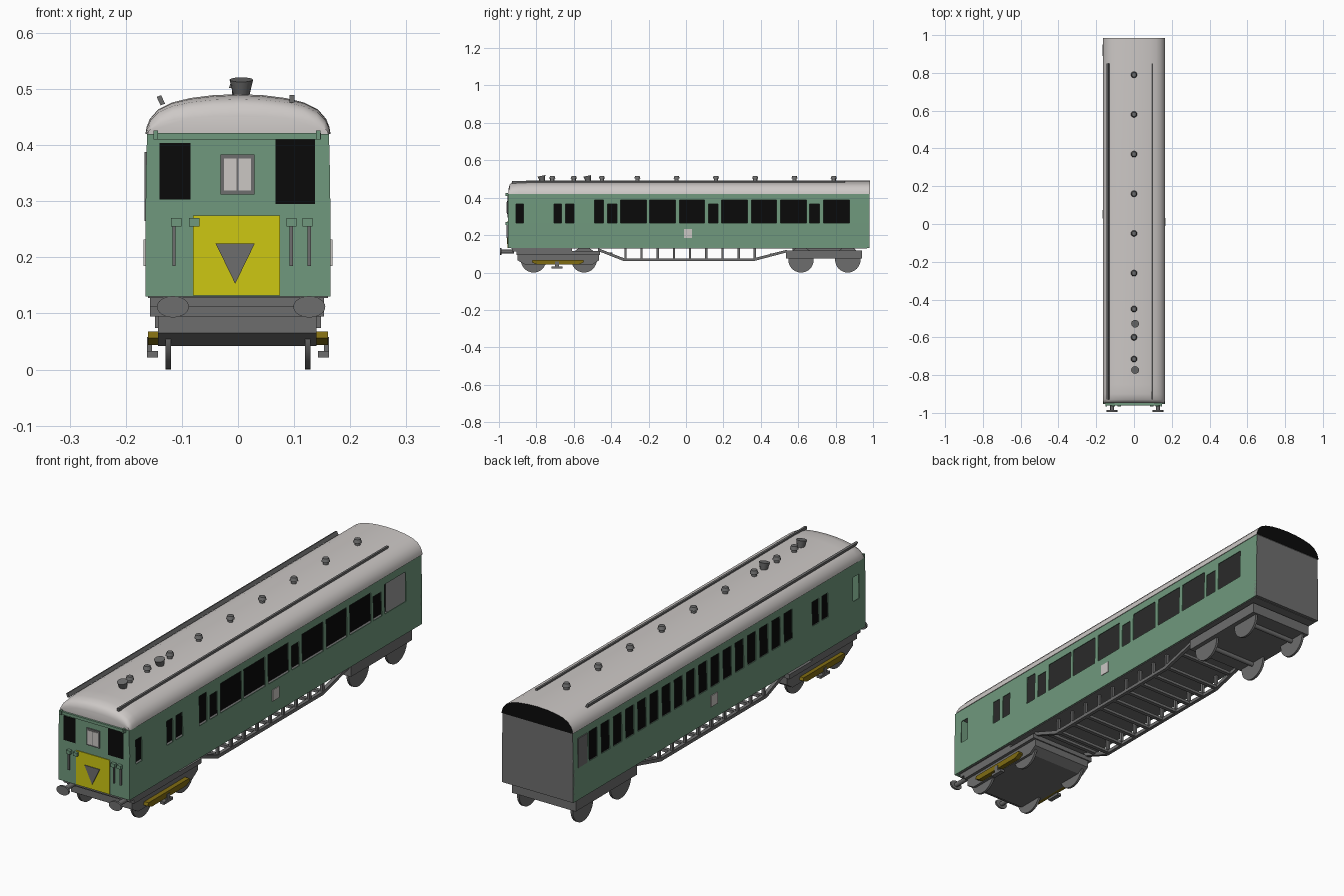
import bpy, bmesh, math
from mathutils import Matrix, Vector

if "Cube" in bpy.data.objects:
    bpy.data.objects.remove(bpy.data.objects["Cube"])


def material(name, r, g, b):
    m = bpy.data.materials.new(name)
    m.diffuse_color = (r, g, b, 1)
    m.use_nodes = True
    m.node_tree.nodes["Principled BSDF"].inputs["Base Color"].default_value = m.diffuse_color
    return m


GREEN = material("body green", 0.16, 0.315, 0.205)
ROOF = material("roof pale grey", 0.61, 0.58, 0.565)
GREY = material("frame grey", 0.155, 0.155, 0.155)
BLACK = material("dark interior", 0.003, 0.003, 0.003)
YELLOW = material("warning yellow", 0.61, 0.57, 0.006)
OLIVE = material("beam ochre", 0.216, 0.15, 0.006)
PALE = material("pane pale grey", 0.60, 0.57, 0.55)


def finish(name, bm, *mats):
    me = bpy.data.meshes.new(name)
    bm.to_mesh(me)
    bm.free()
    for m in mats:
        me.materials.append(m)
    ob = bpy.data.objects.new(name, me)
    bpy.context.collection.objects.link(ob)
    return ob


def smooth(ob):
    bpy.ops.object.select_all(action='DESELECT')
    ob.select_set(True)
    bpy.context.view_layer.objects.active = ob
    bpy.ops.object.shade_smooth_by_angle(angle=math.radians(40))


def rect(a0, a1, z0, z1):
    return [(a0, z0), (a1, z0), (a1, z1), (a0, z1)]


def prisms(name, parts, mat, axis='x'):
    """Outlines (y,z) pushed along x, or (x,z) pushed along y."""
    bm = bmesh.new()
    for outline, d0, d1 in parts:
        ends = []
        for d in (d0, d1):
            ends.append([bm.verts.new((d, a, z) if axis == 'x' else (a, d, z)) for a, z in outline])
        n = len(outline)
        bm.faces.new(ends[0])
        bm.faces.new(ends[1][::-1])
        for i in range(n):
            j = (i + 1) % n
            bm.faces.new((ends[0][i], ends[1][i], ends[1][j], ends[0][j]))
    bmesh.ops.recalc_face_normals(bm, faces=bm.faces)
    return finish(name, bm, mat)


def both(outline, x0, x1):
    return [(outline, x0, x1), (outline, -x1, -x0)]


def discs(name, places, r1, r2, depth, mat, rot=Matrix(), sides=24):
    bm = bmesh.new()
    for p in places:
        bmesh.ops.create_cone(bm, cap_ends=True, segments=sides, radius1=r1, radius2=r2,
                              depth=depth, matrix=Matrix.Translation(p) @ rot)
    ob = finish(name, bm, mat)
    smooth(ob)
    return ob


# Side walls with window openings
LOW, MID, TOP = 0.265, 0.366, 0.388
short = [(-.91, -.87), (-.705, -.665), (-.645, -.6)]
right_short = short + [(-.42, -.37), (.12, .17), (.66, .715)]
right_tall = [(-.49, -.44), (-.35, -.21), (-.195, -.055), (-.035, .1), (.19, .33),
              (.35, .485), (.505, .645), (.735, .875)]
left_tall = [(.82 - i * .0806, .875 - i * .0806) for i in range(17)]


def wall(name, side, shorts, talls):
    bm = bmesh.new()
    ys = sorted({-.95, .98} | {y for w in shorts + talls for y in w})
    zs = [.13, LOW, MID, TOP, .42]
    xs = [.165, .165, .1635, .163, .162]
    grid = [[bm.verts.new((side * x, y, z)) for y in ys] for x, z in zip(xs, zs)]
    for k in range(4):
        for i in range(len(ys) - 1):
            c = (ys[i] + ys[i + 1]) / 2
            hit = lambda ws: any(a < c < b for a, b in ws)
            if (k in (1, 2) and hit(talls)) or (k == 1 and hit(shorts)):
                continue
            f = [grid[k][i], grid[k][i + 1], grid[k + 1][i + 1], grid[k + 1][i]]
            bm.faces.new(f if side > 0 else f[::-1])
    ob = finish(name, bm, GREEN)
    mod = ob.modifiers.new("thickness", 'SOLIDIFY')
    mod.thickness = .004
    mod.offset = -1


wall("right_wall", 1, right_short, right_tall)
wall("left_wall", -1, short, left_tall)

# Ends, floor, ceiling and the dark central partition
end = [(-.165, .13), (.165, .13), (.165, .265), (.162, .42), (-.162, .42), (-.165, .265)]
prisms("front_wall", [(end, -.952, -.935)], GREEN, 'y')
prisms("rear_wall", [(end, .968, .981)], GREY, 'y')
prisms("floor", [(rect(-.935, .968, .128, .145), -.16, .16)], GREY)
prisms("ceiling", [(rect(-.935, .968, .391, .415), -.157, .157)], GREY)
prisms("interior_partition", [(rect(-.935, .968, .145, .391), -.012, .004)], BLACK)

# Roof lofted from one arch, drooping at the cab end
arch = [(.165, 0), (.163, .012), (.157, .027), (.142, .044), (.118, .056), (.085, .064), (.045, .069), (0, .071)]
arch = arch + [(-x, z) for x, z in arch[-2::-1]]
bm = bmesh.new()
rings = [[bm.verts.new((x * sx, y, .42 + z * sz)) for x, z in arch]
         for y, sx, sz in ((-.948, .975, .45), (-.943, .985, .72), (-.93, .995, .88), (-.9, 1, .97), (-.85, 1, 1), (.984, 1, 1))]
for a, b in zip(rings, rings[1:]):
    for i in range(len(arch)):
        j = (i + 1) % len(arch)
        bm.faces.new((a[i], a[j], b[j], b[i]))
bm.faces.new(rings[0])
bm.faces.new(rings[-1][::-1])
bmesh.ops.recalc_face_normals(bm, faces=bm.faces)
for f in bm.faces:
    f.material_index = 1 if f.normal.y > .9 else 0
smooth(finish("roof", bm, ROOF, BLACK))

# Roof conduits and ventilators
prisms("roof_conduit_left", [([(-.145, .486), (-.137, .489), (-.13, .474), (-.138, .471)], -.93, .85)], GREY, 'y')
prisms("roof_conduit_right", [(rect(.092, .101, .476, .489), -.93, .85)], GREY, 'y')
vents = [.79, .58, .37, .16, -.05, -.26, -.45, -.6, -.715]
discs("vent_necks", [(0, y, .495) for y in vents], .011, .011, .02, GREY, sides=10)
discs("vent_caps", [(0, y, .509) for y in vents], .017, .012, .014, GREY, sides=10)
discs("large_vents", [(.006, y, .502) for y in (-.525, -.77)], .014, .021, .03, GREY,
      Matrix.Rotation(.2, 4, 'X'), 12)

# Cab front plates
F = -.952
prisms("cab_windows", [(rect(-.14, -.085, .303, .404), F - .002, F), (rect(.067, .137, .295, .41), F - .002, F)], BLACK, 'y')
prisms("yellow_panel", [(rect(-.08, .075, .132, .275), F - .003, F)], YELLOW, 'y')
prisms("grey_triangle", [([(-.04, .225), (.03, .225), (-.005, .153)], F - .006, F - .003)], GREY, 'y')
prisms("centre_window_frame", [(rect(-.031, .029, .312, .383), F - .005, F)], GREY, 'y')
prisms("centre_window_panes", [(rect(-.025, -.003, .319, .376), F - .007, F - .005),
                               (rect(.001, .023, .319, .376), F - .007, F - .005)], PALE, 'y')
prisms("cab_gutter", [(rect(-.148, .148, .41, .422), F - .008, F)] +
       [(rect(x - .004, x + .004, .41, .426), F - .014, F) for x in (-.147, .143)], GREEN, 'y')
prisms("lamp_brackets", [(rect(x - .009, x + .009, .255, .27), F - .014, F) for x in (-.11, -.078, .095, .124)], GREEN, 'y')
prisms("front_pipes", [(rect(x - .003, x + .003, .185, .255), F - .007, F) for x in (-.114, .095, .127)], GREY, 'y')

# Side plates
prisms("side_panels", [(rect(-.01, .033, .185, .232), .165, .168), (rect(.03, .073, .185, .232), -.168, -.165)], PALE)
prisms("left_rear_window", [(rect(.89, .95, .265, .388), -.167, -.163)], GREY)

# Buffers
ROT_Y = Matrix.Rotation(math.pi / 2, 4, 'X')
discs("buffer_shafts", [(-.116, -.955, .112), (.127, -.955, .112)], .01, .01, .07, GREY, ROT_Y, 12)
discs("buffer_heads", [(-.116, -.99, .112), (.127, -.99, .112)], .0285, .0285, .008, GREY,
      Matrix.Diagonal((1, 1, .67, 1)) @ ROT_Y)

# Front bogie with collector beams
prisms("front_bogie", [([(-.9, .115), (-.9, .065), (-.86, .042), (-.5, .042), (-.465, .065), (-.465, .115)], -.143, .14),
                       (rect(-.905, -.46, .095, .115), -.157, .153),
                       (rect(-.93, -.61, .112, .131), -.157, .153)], GREY)
prisms("collector_beams", both([(-.8, .044), (-.57, .044), (-.545, .056), (-.55, .068), (-.82, .068), (-.825, .056)], .14, .16), OLIVE)
prisms("collector_shoes", both(rect(-.72, -.66, .022, .033), .143, .162) +
       both(rect(-.7, -.68, .03, .058), .153, .162), GREY)

# Rear bogie
prisms("rear_bogie", [(rect(.535, .94, .074, .118), -.148, .148), (rect(.57, .9, .115, .13), -.12, .12)], GREY)

# Wheels and axles
ROT_X = Matrix.Rotation(math.pi / 2, 4, 'Y')
axles = (-.815, -.545, .615, .865)
discs("wheels", [(s * .124, y, .068) for y in axles for s in (-1, 1)], .068, .068, .01, GREY, ROT_X, 32)
discs("axles", [(0, y, .068) for y in axles], .01, .01, .25, GREY, ROT_X, 10)

# Underframe trusses, posts and cross bars
posts = [-.33 + i * .0865 for i in range(9)]
parts = both([(-.47, .13), (-.47, .115), (-.335, .062), (.365, .062), (.54, .108), (.54, .122), (.36, .076), (-.33, .076)], .125, .14)
for y in posts:
    parts += both(rect(y, y + .012, .07, .13), .127, .138)
    parts.append((rect(y, y + .016, .064, .076), -.13, .13))
for y, z in ((-.41, .094), (.45, .09)):
    parts.append((rect(y, y + .016, z, z + .012), -.13, .13))
prisms("underframe_truss", parts, GREY)
